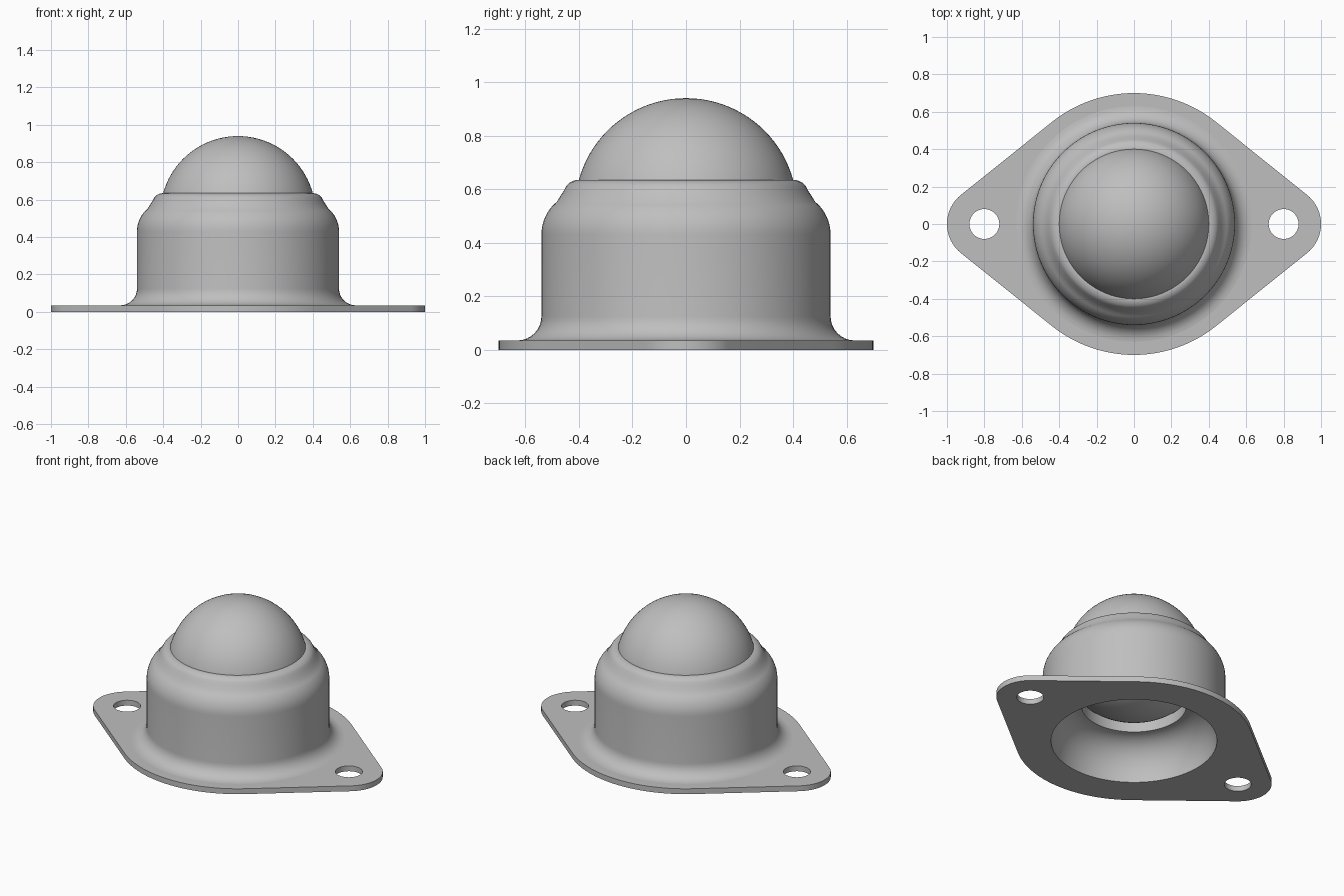
import bpy, bmesh
from math import pi, cos, sin, acos, radians
from mathutils import Vector, Matrix

cube = bpy.data.objects.get("Cube")
if cube:
    bpy.data.objects.remove(cube, do_unlink=True)

GREY = (0.52, 0.52, 0.52, 1.0)
steel = bpy.data.materials.new("steel_grey")
steel.use_nodes = True
steel.diffuse_color = GREY
steel.node_tree.nodes["Principled BSDF"].inputs["Base Color"].default_value = GREY

THICK = 0.035      # plate thickness
BORE = 0.49        # opening under the housing
EAR_X = 0.8        # mounting hole position


def finish(name, bm):
    """Turn a bmesh into a smooth-shaded object with sharp edges kept."""
    mesh = bpy.data.meshes.new(name)
    bm.to_mesh(mesh)
    bm.free()
    obj = bpy.data.objects.new(name, mesh)
    bpy.context.collection.objects.link(obj)
    mesh.materials.append(steel)
    bpy.ops.object.select_all(action='DESELECT')
    obj.select_set(True)
    bpy.context.view_layer.objects.active = obj
    bpy.ops.object.shade_smooth_by_angle(angle=radians(32))
    return obj


def arc(cx, cy, rx, ry, start, end, steps):
    """Points along an elliptical arc, angles in radians."""
    angles = [start + (end - start) * i / steps for i in range(steps + 1)]
    return [(cx + rx * cos(a), cy + ry * sin(a)) for a in angles]


def add_loop(bm, points):
    verts = [bm.verts.new((x, y, 0)) for x, y in points]
    return [bm.edges.new((verts[i - 1], v)) for i, v in enumerate(verts)]


def circle(cx, r, steps):
    return arc(cx, 0, r, r, 0, 2 * pi, steps)[:-1]


# Mounting plate: straight tangents join the round middle to the two ears
bm = bmesh.new()
t = acos((0.7 - 0.2) / EAR_X)
outline = (arc(EAR_X, 0, 0.2, 0.2, -t, t, 20)
           + arc(0, 0, 0.7, 0.7, t, pi - t, 24)
           + arc(-EAR_X, 0, 0.2, 0.2, pi - t, pi + t, 20)
           + arc(0, 0, 0.7, 0.7, pi + t, 2 * pi - t, 24))
edges = add_loop(bm, outline) + add_loop(bm, circle(0, BORE, 96))
for side in (-1, 1):
    edges += add_loop(bm, circle(side * EAR_X, 0.08, 32))
bmesh.ops.triangle_fill(bm, use_beauty=True, edges=edges, normal=(0, 0, 1))
top = bmesh.ops.extrude_face_region(bm, geom=bm.faces[:])
bmesh.ops.translate(bm, vec=(0, 0, THICK),
                    verts=[g for g in top["geom"] if isinstance(g, bmesh.types.BMVert)])
bmesh.ops.recalc_face_normals(bm, faces=bm.faces)
finish("mounting_plate", bm)

# Housing: foot fillet, straight wall, rounded shoulder, lip, then the hollow underside
profile = arc(0.63, 0.125, 0.09, 0.09, -pi / 2, -pi, 8)
profile += arc(0.4, 0.43, 0.14, 0.152, 0, radians(54), 8)
profile += [(0.469, 0.575), (0.456, 0.595)]
profile += arc(0.4, 0.575, 0.06, 0.06, radians(38), pi / 2, 5)
profile += [(0.37, 0.625), (0.31, 0.33)]
profile += arc(0.31, 0, BORE - 0.31, 0.24, pi / 2, 0, 12)

bm = bmesh.new()
verts = [bm.verts.new((r, 0, z)) for r, z in profile]
rim = [bm.edges.new(pair) for pair in zip(verts, verts[1:])]
bmesh.ops.spin(bm, geom=verts + rim, cent=(0, 0, 0), axis=(0, 0, 1),
               angle=2 * pi, steps=96, use_merge=True)
bmesh.ops.remove_doubles(bm, verts=bm.verts, dist=0.0001)
bmesh.ops.recalc_face_normals(bm, faces=bm.faces)
# The outer wall must face away from the axis
wall = max(bm.faces, key=lambda f: f.calc_area())
centre = wall.calc_center_median()
if wall.normal.dot(Vector((centre.x, centre.y, 0))) < 0:
    bmesh.ops.reverse_faces(bm, faces=bm.faces)
finish("housing", bm)

# Ball: full round above, shallower beneath where it sits in the collar
bm = bmesh.new()
bmesh.ops.create_uvsphere(bm, u_segments=80, v_segments=48, radius=0.415)
for v in bm.verts:
    if v.co.z < 0:
        v.co.z *= 0.78
bmesh.ops.transform(bm, matrix=Matrix.Translation((0, 0, 0.525)), verts=bm.verts)
finish("ball", bm)
